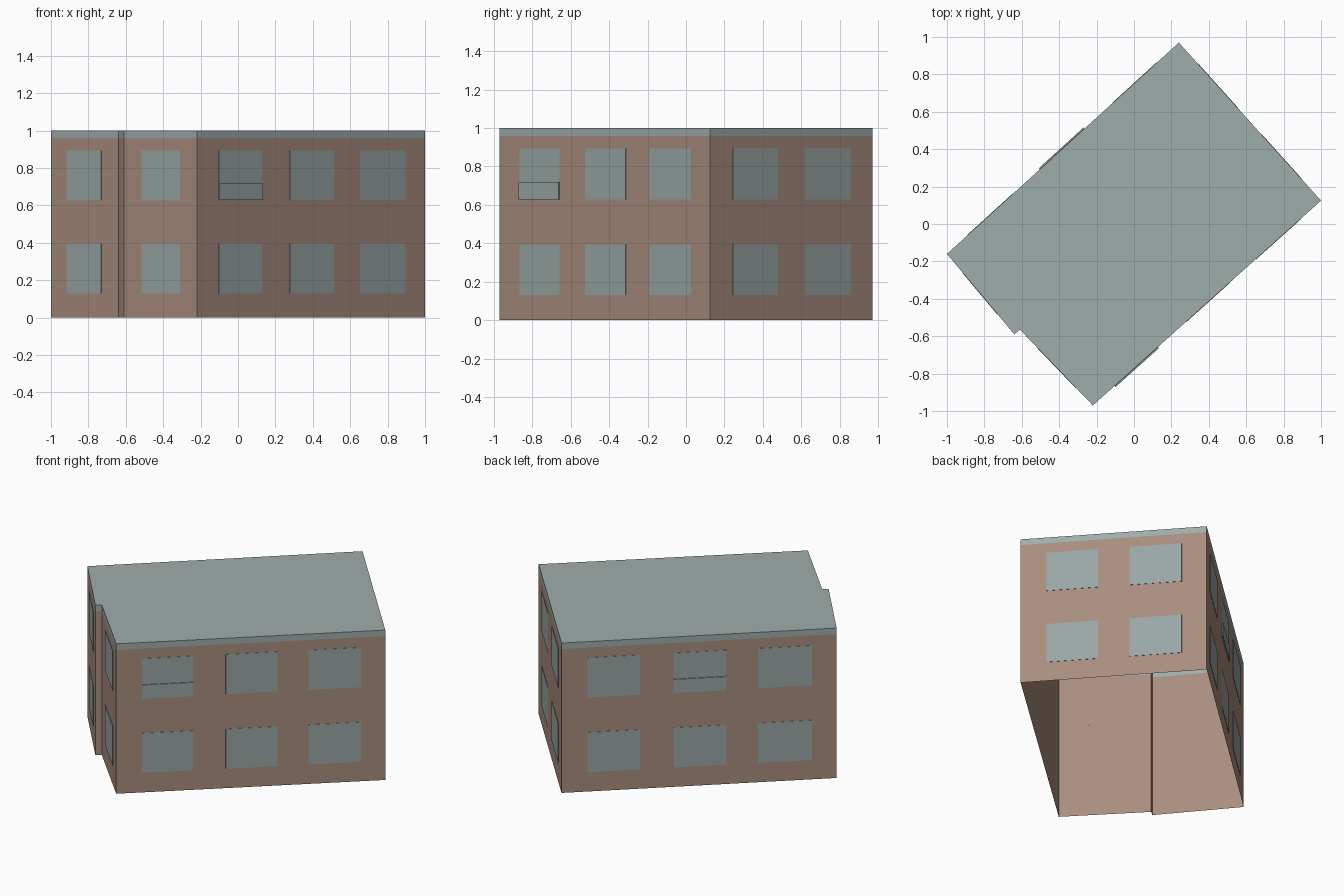
import bpy, bmesh
from mathutils import Vector

cube = bpy.data.objects.get("Cube")
if cube:
    bpy.data.objects.remove(cube, do_unlink=True)


def srgb(*channels):
    return [((c / 255 + 0.055) / 1.055) ** 2.4 for c in channels] + [1.0]


def material(name, colour):
    mat = bpy.data.materials.new(name)
    mat.diffuse_color = colour
    mat.use_nodes = True
    mat.node_tree.nodes["Principled BSDF"].inputs["Base Color"].default_value = colour
    return mat


brick = material("brick", srgb(168, 141, 125))
slate = material("roof_grey", srgb(159, 173, 171))
glass = material("window_grey", srgb(153, 167, 165))


def finish(name, bm, mats):
    mesh = bpy.data.meshes.new(name)
    bm.to_mesh(mesh)
    bm.free()
    for mat in mats:
        mesh.materials.append(mat)
    obj = bpy.data.objects.new(name, mesh)
    bpy.context.collection.objects.link(obj)
    return obj


# Building footprint, counterclockwise from the west corner
footprint = [(-1, -0.16), (-0.64, -0.59), (-0.61, -0.565),
             (-0.22, -0.97), (1, 0.125), (0.24, 0.97)]
n = len(footprint)

# Walls open at the bottom, with a roof band and flat roof
bm = bmesh.new()
rings = [[bm.verts.new((x, y, z)) for x, y in footprint] for z in (0, 0.96, 1)]
for level, (low, high) in enumerate(zip(rings, rings[1:])):
    for i in range(n):
        j = (i + 1) % n
        bm.faces.new((low[i], low[j], high[j], high[i])).material_index = level
bm.faces.new(rings[-1]).material_index = 1
finish("building_shell", bm, [brick, slate])


def add_plate(bm, wall, span, heights, depth):
    """Thin raised plate on one wall, open at the back."""
    a = Vector((*footprint[wall], 0))
    b = Vector((*footprint[(wall + 1) % n], 0))
    out = Vector((b.y - a.y, a.x - b.x, 0)).normalized() * depth
    up = Vector((0, 0, 1))
    (s0, s1), (z0, z1) = span, heights
    back = [a.lerp(b, s) + up * z for s, z in ((s0, z0), (s1, z0), (s1, z1), (s0, z1))]
    back_verts = [bm.verts.new(p) for p in back]
    front_verts = [bm.verts.new(p + out) for p in back]
    bm.faces.new(front_verts)
    for i in range(4):
        j = (i + 1) % 4
        bm.faces.new((back_verts[i], back_verts[j], front_verts[j], front_verts[i]))


# Window columns along each wall, as fractions of its length
long_wall = [(0.095, 0.285), (0.407, 0.6), (0.714, 0.91)]
columns = {
    "front_right_narrow": (0, [(0.236, 0.75)]),
    "front_right_wide": (2, [(0.244, 0.77)]),
    "front_left": (3, long_wall),
    "back_left": (4, [(0.139, 0.417), (0.585, 0.866)]),
    "back_right": (5, long_wall),
}
floors = {"lower": (0.13, 0.395), "upper": (0.628, 0.893)}
for side, (wall, spans) in columns.items():
    for storey, heights in floors.items():
        bm = bmesh.new()
        for span in spans:
            add_plate(bm, wall, span, heights, 0.002)
        finish(f"{side}_{storey}_windows", bm, [glass])

# Raised lower panes on two upper windows
for name, wall, span in (("front_left_window_panel", 3, long_wall[0]),
                         ("back_right_window_panel", 5, long_wall[1])):
    bm = bmesh.new()
    add_plate(bm, wall, span, (0.628, 0.72), 0.008)
    finish(name, bm, [glass])
